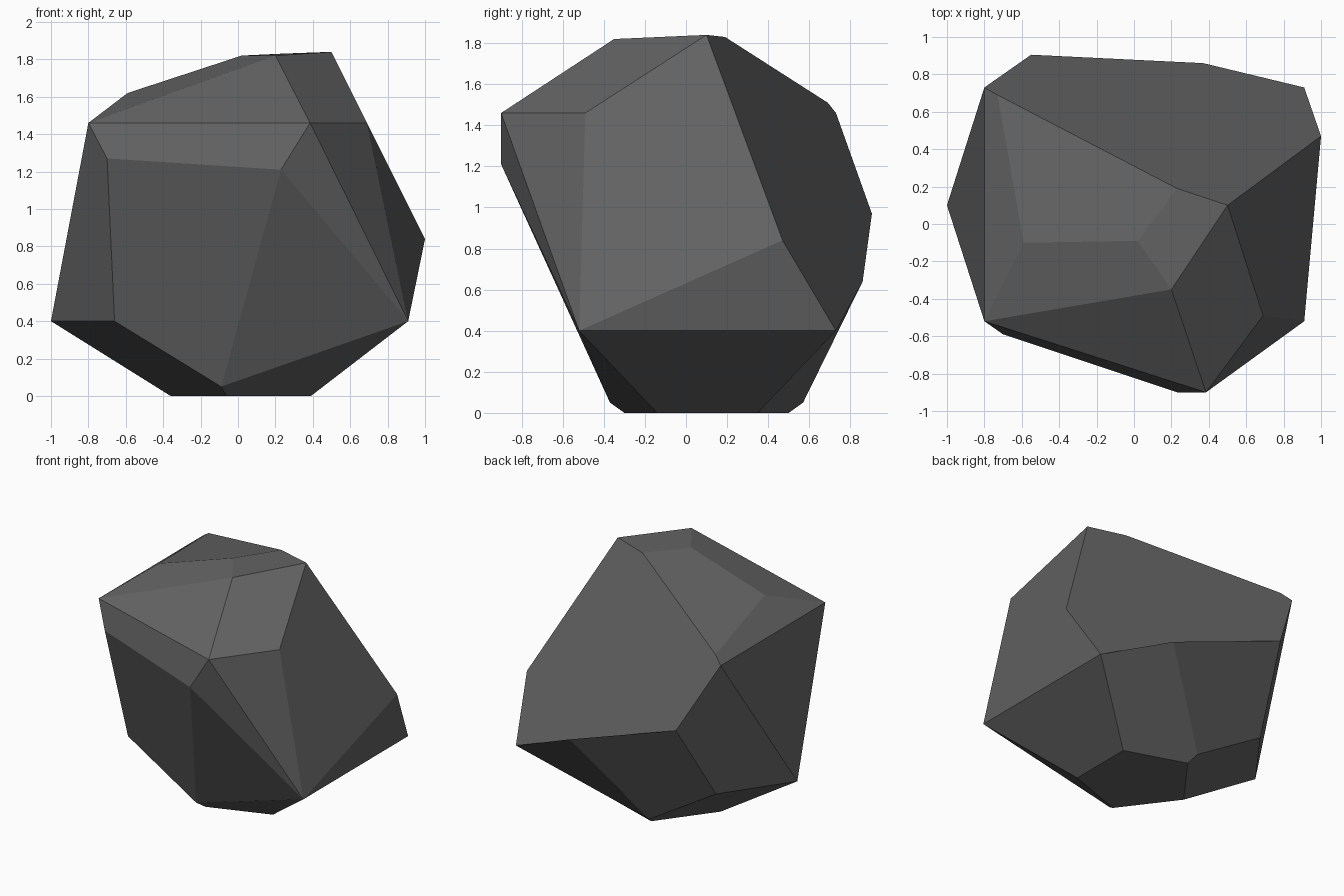
import bpy, bmesh

# Corner points of the chipped boulder, grouped by height
crown = [(0.50, 0.10, 1.84), (0.23, 0.19, 1.83), (0.20, -0.35, 1.82),
         (0.02, -0.09, 1.82), (-0.59, -0.10, 1.62), (-0.73, 0.69, 1.51)]
shoulder = [(0.385, -0.90, 1.46), (0.69, -0.49, 1.46), (-0.80, -0.52, 1.46),
            (-0.80, 0.73, 1.46), (-0.70, -0.59, 1.27), (0.23, -0.90, 1.21)]
waist = [(-0.55, 0.905, 0.97), (1.00, 0.47, 0.84), (0.37, 0.86, 0.64),
         (0.91, -0.52, 0.40), (0.91, 0.73, 0.40), (-1.00, 0.10, 0.40),
         (-0.66, -0.37, 0.40), (-0.65, 0.57, 0.39)]
foot = [(-0.09, -0.37, 0.05), (-0.09, 0.57, 0.05), (-0.06, -0.30, 0.0),
        (-0.06, 0.50, 0.0), (-0.36, 0.10, 0.0), (0.39, -0.14, 0.0), (0.39, 0.35, 0.0)]

# Chipped facets, each named by the corners it joins
facets = [
    (0, 1, 5, 9, 12, 14, 16, 13),                         # broad back slope
    (14, 16, 21, 23, 26), (12, 14, 19, 21),               # back, lower
    (10, 11, 18, 20), (6, 8, 10, 11),                     # front
    (0, 7, 13, 15), (15, 16, 25, 26), (15, 20, 22, 25),   # right, front underside
    (9, 12, 17, 19), (8, 10, 17, 18),                     # left
    (17, 19, 21, 23, 24), (17, 18, 20, 22, 24),           # left underside
    (1, 3, 4, 5), (0, 1, 2, 3), (4, 5, 8, 9), (2, 3, 4, 8), (0, 2, 6, 7),  # top
    (22, 23, 24, 25, 26)]                                 # resting face

# Wrap the corners in a hull, then merge its triangles into the facets
bm = bmesh.new()
corners = [bm.verts.new(p) for p in crown + shoulder + waist + foot]
bmesh.ops.convex_hull(bm, input=corners)
for facet in facets:
    group = {corners[i] for i in facet}
    faces = [f for f in bm.faces if group.issuperset(f.verts)]
    if len(faces) > 1:
        bmesh.ops.dissolve_faces(bm, faces=faces)
bmesh.ops.delete(bm, geom=[v for v in bm.verts if not v.link_faces], context='VERTS')
bmesh.ops.recalc_face_normals(bm, faces=bm.faces[:])
mesh = bpy.data.meshes.new("boulder")
bm.to_mesh(mesh)
bm.free()

# Single dark stone colour
stone = bpy.data.materials.new("dark grey stone")
stone.diffuse_color = (0.125, 0.125, 0.125, 1)
mesh.materials.append(stone)
boulder = bpy.data.objects.new("boulder", mesh)
bpy.context.collection.objects.link(boulder)
